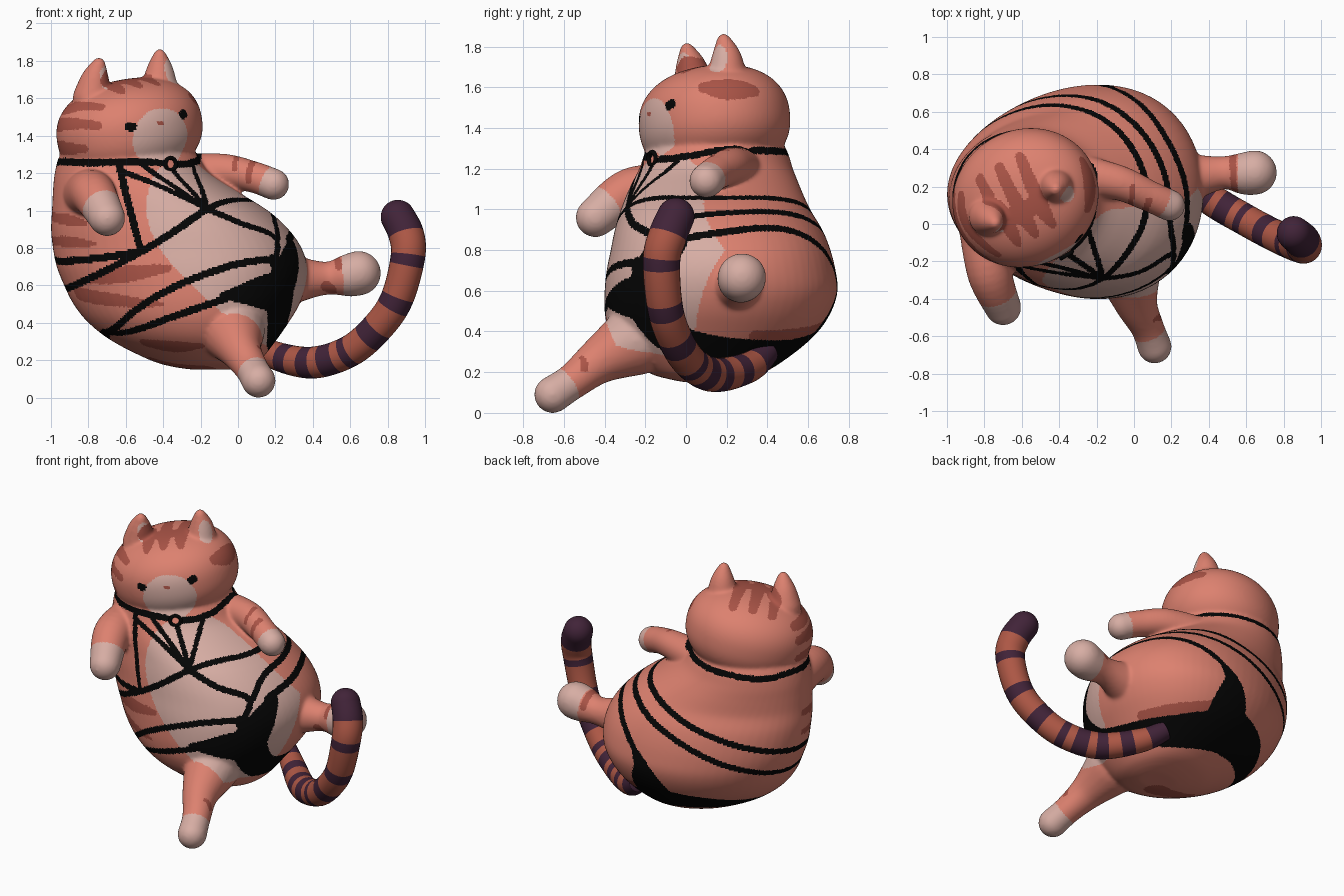
import bpy, bmesh, math
from mathutils import Vector, Matrix
from mathutils.bvhtree import BVHTree
from mathutils.kdtree import KDTree

COLOURS = [("salmon_fur", (0.72, 0.22, 0.16)), ("pale_fur", (0.68, 0.42, 0.37)),
           ("stripe_fur", (0.40, 0.088, 0.062)), ("black_strap", (0.0015, 0.0015, 0.0015)),
           ("tail_orange", (0.42, 0.096, 0.06)), ("tail_purple", (0.053, 0.017, 0.04))]
MATS = []
for name, c in COLOURS:
    m = bpy.data.materials.new(name)
    m.diffuse_color = (*c, 1)
    MATS.append(m)
SALMON, PALE, STRIPE, BLACK, ORANGE, PURPLE = range(6)


def spline(pts, n):
    """Catmull-Rom samples through points of any dimension."""
    p = [pts[0]] + list(pts) + [pts[-1]]
    out = []
    for i in range(1, len(p) - 2):
        for k in range(n):
            t = k / n
            out.append([0.5 * (2 * b + (c - a) * t + (2 * a - 5 * b + 4 * c - d) * t * t
                               + (3 * b - a - 3 * c + d) * t ** 3)
                        for a, b, c, d in zip(p[i - 1], p[i], p[i + 1], p[i + 2])])
    return out + [list(pts[-1])]


def loft(bm, rings):
    vs = [[bm.verts.new(co) for co in r] for r in rings]
    n = len(vs[0])
    for a, b in zip(vs, vs[1:]):
        for j in range(n):
            bm.faces.new((a[j], a[(j + 1) % n], b[(j + 1) % n], b[j]))
    bm.faces.new(vs[0][::-1])
    bm.faces.new(vs[-1])


def limb(bm, pts):
    for x, y, z, r in spline(pts, 8):
        bmesh.ops.create_icosphere(bm, subdivisions=3, radius=r + 0.005,
                                   matrix=Matrix.Translation((x, y, z)))


def finish(name, bm):
    bmesh.ops.recalc_face_normals(bm, faces=bm.faces)
    me = bpy.data.meshes.new(name)
    bm.to_mesh(me)
    bm.free()
    ob = bpy.data.objects.new(name, me)
    bpy.context.collection.objects.link(ob)
    return ob


# ---- body: horizontal egg sections (z, x min, x max, y min, y max)
bm = bmesh.new()
trunk = [(0.15, -0.25, 0.0, 0.0, 0.18), (0.165, -0.35, 0.06, -0.08, 0.28),
         (0.20, -0.47, 0.12, -0.19, 0.39), (0.30, -0.67, 0.20, -0.32, 0.54),
         (0.40, -0.80, 0.27, -0.38, 0.65), (0.50, -0.88, 0.33, -0.40, 0.715),
         (0.60, -0.93, 0.365, -0.40, 0.745), (0.70, -0.97, 0.37, -0.39, 0.735),
         (0.80, -0.99, 0.34, -0.37, 0.71), (0.90, -1.0, 0.27, -0.35, 0.67),
         (1.0, -0.995, 0.16, -0.32, 0.61), (1.1, -0.99, 0.0, -0.28, 0.565),
         (1.2, -0.98, -0.15, -0.23, 0.525), (1.3, -0.95, -0.22, -0.19, 0.49),
         (1.4, -0.86, -0.3, -0.10, 0.40)]
rings = []
for z, x0, x1, y0, y1 in spline(trunk, 4):
    ts = [math.tau * j / 64 for j in range(64)]
    egg = 0.14 if z < 1 else max(0, 0.14 - 0.5 * (z - 1))
    rings.append([((x0 + x1) / 2 + (x1 - x0) / 2 * (math.cos(t) + egg * math.sin(t) ** 2),
                   (y0 + y1) / 2 + (y1 - y0) / 2 * math.sin(t), z) for t in ts])
loft(bm, rings)

# ---- head: turned and rolled, slightly boxy ellipsoid, with its own frame
HC = Vector((-0.58, 0.14, 1.43))
right, fwd, up = Vector((0.88, 0.475, 0)), Vector((0.475, -0.88, 0)), Vector((0, 0, 1))
ha = right * math.cos(0.2) + up * math.sin(0.2)
hc = up * math.cos(0.2) - right * math.sin(0.2)
frame = Matrix((ha * 0.40, fwd * 0.365, hc * 0.27)).transposed()
for v in bmesh.ops.create_icosphere(bm, subdivisions=5, radius=1)["verts"]:
    h = math.hypot(v.co.x, v.co.y)
    v.co = HC + frame @ (v.co / (h ** 2.3 + abs(v.co.z) ** 2.3) ** (1 / 2.3))


def on_head(a, b, c, r):
    return (*(HC + ha * a + fwd * b + hc * c), r)


# ---- ears, arms, legs
EARS = [[(-0.78, 0.04, 1.60, 0.10), (-0.765, 0.025, 1.70, 0.07), (-0.743, 0.005, 1.785, 0.03)],
        [(-0.42, 0.20, 1.63, 0.10), (-0.418, 0.20, 1.74, 0.07), (-0.418, 0.185, 1.83, 0.03)]]
for e in EARS:
    limb(bm, e)
limb(bm, [(-0.80, -0.04, 1.09, 0.13), (-0.77, -0.27, 1.085, 0.115), (-0.70, -0.445, 0.96, 0.093)])
limb(bm, [(-0.32, 0.27, 1.19, 0.11), (-0.08, 0.22, 1.21, 0.09), (0.08, 0.15, 1.18, 0.08),
          (0.19, 0.10, 1.14, 0.08)])
limb(bm, [(0.24, 0.24, 0.63, 0.14), (0.40, 0.265, 0.635, 0.095), (0.5, 0.275, 0.64, 0.085),
          (0.60, 0.27, 0.655, 0.11), (0.645, 0.275, 0.665, 0.115)])
limb(bm, [(-0.03, -0.24, 0.36, 0.17), (0.01, -0.42, 0.26, 0.11), (0.07, -0.55, 0.16, 0.085),
          (0.11, -0.655, 0.09, 0.087)])
cat = finish("cat_body", bm)

# fuse into one soft skin
rm = cat.modifiers.new("fuse", 'REMESH')
rm.mode, rm.voxel_size = 'VOXEL', 0.0095
sm = cat.modifiers.new("soften", 'SMOOTH')
sm.factor, sm.iterations = 0.5, 18
dg = bpy.context.evaluated_depsgraph_get()
skin = bpy.data.meshes.new_from_object(cat.evaluated_get(dg))
cat.modifiers.clear()
cat.data = skin
skin.materials.clear()
for m in MATS[:4]:
    skin.materials.append(m)

# ---- painting tools
centres = [p.center.copy() for p in skin.polygons]
paint = [SALMON] * len(centres)
bvh = BVHTree.FromPolygons([v.co for v in skin.vertices], [p.vertices for p in skin.polygons])
kd = KDTree(len(centres))
for i, c in enumerate(centres):
    kd.insert(c, i)
kd.balance()


def ball(p, r, mat):
    for _, i, _ in kd.find_range(p, r):
        paint[i] = mat


def stroke(mat, *pts):
    """Paint a line on the skin through (x, y, z, radius) points."""
    for x, y, z, r in spline(pts, 40):
        ball(bvh.find_nearest((x, y, z))[0], r, mat)


def strap(*pts, r=0.02):
    stroke(BLACK, *[(*p, r) for p in pts])


# ---- pale belly and muzzle
for i, c in enumerate(centres):
    h = c - HC
    a, b, k = h.dot(ha), h.dot(fwd), h.dot(hc)
    u = 0.76 * c.x + 0.65 * c.y + 0.08 + 0.35 * (c.z - 0.78)
    ru = 0.46 if u < 0 else 0.47 - 0.5 * abs(c.z - 0.8)
    front = 0.65 * (c.x + 0.28) - 0.76 * (c.y - 0.15) > 0
    if c.z < 1.25 and front and ru > 0 and (u / ru) ** 2 + ((c.z - 0.78) / 0.5) ** 2 < 1:
        paint[i] = PALE
    elif b > 0.15 and c.z > 1.24 and (a / 0.168) ** 2 + ((k + 0.04) / 0.155) ** 2 < 1:
        paint[i] = PALE
# limbs stay salmon where they meet the belly
for p, r in [((-0.1, 0.22, 1.22), 0.125), ((0.0, 0.19, 1.21), 0.125), ((0.08, 0.16, 1.19), 0.125),
             ((0.5, 0.27, 0.64), 0.13), ((-0.02, -0.46, 0.26), 0.2)]:
    ball(p, r, SALMON)

# ---- pale paws and inner ears
for p, r in [((-0.68, -0.49, 0.94), 0.18), ((0.24, 0.08, 1.12), 0.13),
             ((0.68, 0.27, 0.66), 0.16), ((0.12, -0.67, 0.08), 0.145)]:
    ball(p, r, PALE)
inner = Vector((0.085, -0.055, 0))
for e in EARS:
    stroke(PALE, *[(*(Vector(p[:3]) + inner + Vector((0, 0, dz))), r)
                   for p, dz, r in zip(e, (0.085, 0.02, -0.02), (0.045, 0.045, 0.018))])

# ---- tabby stripes
for a in (-0.11, 0, 0.11):
    stroke(STRIPE, on_head(a, 0.2, 0.24, 0.022), on_head(a, 0.08, 0.3, 0.042),
           on_head(a * 1.2, -0.22, 0.25, 0.028))
stroke(STRIPE, on_head(-0.11, 0.06, 0.3, 0.05), on_head(0.11, 0.06, 0.3, 0.05))
stroke(STRIPE, (-0.26, 0.09, 1.59, 0.03), (-0.25, 0.2, 1.58, 0.06), (-0.27, 0.33, 1.585, 0.035))
for z, x in ((1.56, -0.73), (1.455, -0.73), (1.34, -0.82)):
    stroke(STRIPE, (-0.95, 0.15, z, 0.03), (-0.92, 0.0, z, 0.038), (x, -0.16, z - 0.01, 0.022))
stroke(STRIPE, (-0.99, 0.15, 0.97, 0.02), (-0.93, -0.10, 0.95, 0.03), (-0.83, -0.18, 0.93, 0.015))
stroke(STRIPE, (-0.99, 0.15, 0.84, 0.02), (-0.93, -0.10, 0.83, 0.03), (-0.78, -0.22, 0.82, 0.012))
stroke(STRIPE, (-0.82, -0.18, 0.62, 0.02), (-0.6, -0.3, 0.66, 0.045), (-0.37, -0.35, 0.69, 0.02))
stroke(STRIPE, (-0.88, -0.05, 0.55, 0.04), (-0.65, -0.25, 0.52, 0.035), (-0.4, -0.35, 0.50, 0.012))
stroke(STRIPE, (-0.5, -0.2, 0.28, 0.035), (-0.35, -0.25, 0.27, 0.05), (-0.2, -0.32, 0.25, 0.02))
stroke(STRIPE, (-0.45, 0.0, 0.19, 0.04), (-0.2, -0.02, 0.15, 0.08))
stroke(STRIPE, (0.2, 0.33, 0.40, 0.03), (0.06, 0.5, 0.42, 0.05), (-0.1, 0.63, 0.46, 0.03))
stroke(STRIPE, (-0.02, 0.1, 1.22, 0.012), (0.0, 0.2, 1.32, 0.016))
stroke(STRIPE, (0.05, 0.06, 1.15, 0.015), (0.08, 0.12, 1.27, 0.02))
stroke(STRIPE, (0.48, 0.16, 0.58, 0.03), (0.5, 0.2, 0.55, 0.03))
stroke(STRIPE, (0.54, 0.18, 0.70, 0.02), (0.53, 0.28, 0.75, 0.02), (0.53, 0.37, 0.68, 0.02))
stroke(STRIPE, (0.08, -0.5, 0.25, 0.012), (0.14, -0.5, 0.22, 0.022))

# ---- eyes and nose
for s in (-1, 1):
    stroke(BLACK, on_head(s * 0.155, 0.33, 0.05, 0.025), on_head(s * 0.172, 0.33, 0.055, 0.025))
stroke(STRIPE, on_head(-0.01, 0.38, 0.045, 0.011), on_head(0.012, 0.38, 0.035, 0.011))

# ---- collar and chest straps meeting at one hub
strap((-0.97, 0.1, 1.26), (-0.75, -0.14, 1.25), (-0.37, -0.15, 1.245), (-0.23, 0, 1.26),
      (-0.21, 0.2, 1.30), (-0.25, 0.36, 1.31), (-0.38, 0.46, 1.295), (-0.58, 0.5, 1.28),
      (-0.85, 0.4, 1.26), (-0.97, 0.1, 1.26))
hub = (-0.17, -0.28, 1.0)
for p in [(-0.63, -0.2, 1.21), (-0.5, -0.2, 1.23), (-0.37, -0.15, 1.24), (-0.25, -0.03, 1.24)]:
    strap(p, hub, r=0.016)
knot = (-0.52, -0.33, 0.78)
strap((-0.63, -0.2, 1.23), (-0.58, -0.3, 1.0), knot)
strap(hub, (-0.35, -0.34, 0.88), knot)
# two straps passing round the back
strap(knot, (-0.8, -0.2, 0.74), (-0.98, 0.1, 0.73), (-0.85, 0.48, 0.80), (-0.5, 0.64, 0.92),
      (-0.15, 0.55, 1.03), (0.05, 0.28, 1.06), (0.05, 0.0, 1.06), hub)
strap(knot, (-0.75, -0.22, 0.66), (-0.95, 0.1, 0.57), (-0.75, 0.58, 0.68), (-0.3, 0.69, 0.87),
      (0.0, 0.55, 0.98), (0.17, 0.28, 1.0), (0.2, 0.0, 0.96), (0.22, -0.15, 0.86))

# ---- waist straps
strap(hub, (0.02, -0.26, 0.93), (0.21, -0.17, 0.86), (0.2, -0.25, 0.73))
left_hip = (-0.72, -0.05, 0.33)
strap((0.2, -0.22, 0.74), (-0.05, -0.36, 0.70), (-0.4, -0.36, 0.56), left_hip)
strap((0.02, -0.38, 0.56), (-0.3, -0.38, 0.45), left_hip)
strap((0.3, -0.08, 0.86), (0.3, 0.2, 0.91), (0.15, 0.47, 0.89), (-0.03, 0.65, 0.78),
      (-0.2, 0.74, 0.62), r=0.022)

# ---- black brief: front panel, crotch, back panel
stroke(BLACK, (0.32, -0.03, 0.85, 0.03), (0.28, -0.13, 0.72, 0.085), (0.24, -0.21, 0.58, 0.12),
       (0.25, -0.17, 0.45, 0.11), (0.23, -0.06, 0.35, 0.10), (0.22, 0.05, 0.32, 0.09),
       (0.15, 0.32, 0.29, 0.09), (-0.05, 0.5, 0.31, 0.12), (-0.25, 0.56, 0.36, 0.15))
stroke(BLACK, (0.2, -0.2, 0.57, 0.12), (0.08, -0.33, 0.56, 0.07), (-0.08, -0.38, 0.545, 0.02))
stroke(BLACK, (0.24, -0.2, 0.66, 0.08), (0.19, -0.25, 0.74, 0.03))
stroke(BLACK, (-0.22, 0.58, 0.36, 0.16), (-0.2, 0.69, 0.48, 0.12), (-0.18, 0.74, 0.60, 0.06),
       (-0.12, 0.72, 0.70, 0.022))
stroke(BLACK, (-0.25, 0.57, 0.37, 0.16), (-0.5, 0.46, 0.36, 0.12), (-0.68, 0.22, 0.34, 0.06),
       (*left_hip, 0.025))

# ---- collar ring
spot, normal, _, _ = bvh.find_nearest((-0.37, -0.15, 1.245))
ball(spot, 0.034, SALMON)
flat = Vector((normal.x, normal.y, 0)).normalized()
bpy.ops.mesh.primitive_torus_add(major_radius=0.033, minor_radius=0.011, major_segments=24,
                                 minor_segments=10, location=spot + flat * 0.012,
                                 rotation=flat.to_track_quat('Z', 'Y').to_euler())
ring = bpy.context.object
ring.name = "collar_ring"
ring.data.materials.append(MATS[BLACK])
ring.data.polygons.foreach_set("use_smooth", [True] * len(ring.data.polygons))
skin.polygons.foreach_set("material_index", paint)
skin.polygons.foreach_set("use_smooth", [True] * len(paint))
skin.update()

# ---- tail: swept tube with bands by arc length
path = [(0.08, 0.40, 0.30, 0.06), (0.2, 0.31, 0.225, 0.075), (0.4, 0.14, 0.187, 0.085),
        (0.6, 0.02, 0.25, 0.085), (0.75, -0.06, 0.38, 0.086), (0.85, -0.105, 0.53, 0.088),
        (0.908, -0.12, 0.75, 0.092), (0.9, -0.09, 0.87, 0.095), (0.855, -0.05, 0.965, 0.092)]
line = spline(path, 14)
end, tip_r = Vector(line[-1][:3]), path[-1][3]
tip_dir = (end - Vector(line[-2][:3])).normalized()
for k in range(1, 9):
    t = k / 8 * 1.5
    line.append([*(end + tip_dir * tip_r * math.sin(t)), tip_r * math.cos(t)])
bm = bmesh.new()
rings, arc, s = [], [], 0
flat_n = Vector((0.42, 0.9, 0)).normalized()
for i, (x, y, z, r) in enumerate(line):
    a, b = Vector(line[max(i - 1, 0)][:3]), Vector(line[min(i + 1, len(line) - 1)][:3])
    side = (b - a).cross(flat_n).normalized()
    other = (b - a).cross(side).normalized()
    p = Vector((x, y, z))
    s += (p - a).length if i else 0
    arc.append(s)
    rings.append([p + (side * math.cos(math.tau * j / 28) + other * math.sin(math.tau * j / 28)) * r
                  for j in range(28)])
loft(bm, rings)
tail = finish("tail", bm)
for m in MATS[ORANGE:]:
    tail.data.materials.append(m)
BANDS = [(0, 0.11), (0.21, 0.29), (0.37, 0.45), (0.50, 0.58), (0.64, 0.68), (0.79, 0.89),
         (1.02, 1.09), (1.25, 1.32), (1.43, 9)]
for i, p in enumerate(tail.data.polygons):
    p.use_smooth = True
    s = arc[min(i // 28, len(arc) - 1)]
    p.material_index = int(any(lo <= s < hi for lo, hi in BANDS))
tail.data.polygons[len(tail.data.polygons) - 2].material_index = 1
